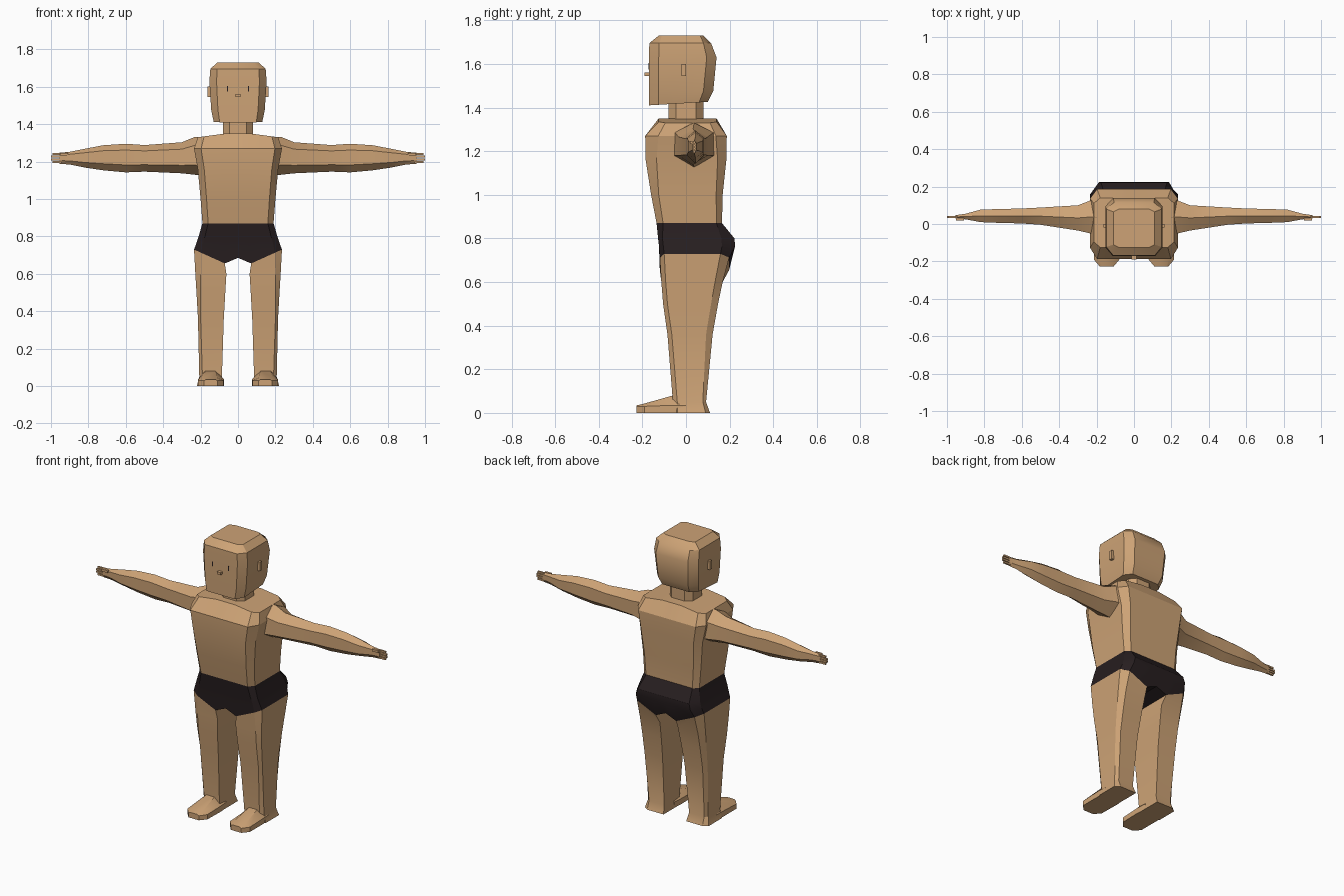
import bpy, bmesh, math

if "Cube" in bpy.data.objects:
    bpy.data.objects.remove(bpy.data.objects["Cube"])


def material(name, rgb):
    m = bpy.data.materials.new(name)
    m.diffuse_color = (*rgb, 1)
    m.use_nodes = True
    m.node_tree.nodes["Principled BSDF"].inputs["Base Color"].default_value = m.diffuse_color
    return m


SKIN = material("warm skin", (0.61, 0.365, 0.18))
DARK = material("dark cloth", (0.02, 0.013, 0.014))


def finish(name, bm, mat, smooth=True):
    bmesh.ops.recalc_face_normals(bm, faces=bm.faces)
    me = bpy.data.meshes.new(name)
    bm.to_mesh(me)
    bm.free()
    ob = bpy.data.objects.new(name, me)
    bpy.context.collection.objects.link(ob)
    me.materials.append(mat)
    if smooth:
        bpy.ops.object.select_all(action='DESELECT')
        ob.select_set(True)
        bpy.context.view_layer.objects.active = ob
        bpy.ops.object.shade_smooth_by_angle(angle=math.radians(28))
    return ob


def loft(name, rings, mat, caps=(), start=True, end=True):
    """Skin a list of equal-length rings; caps lists index tuples for end faces."""
    bm = bmesh.new()
    vs = [[bm.verts.new(p) for p in r] for r in rings]
    n = len(rings[0])
    for a, b in zip(vs, vs[1:]):
        for i in range(n):
            j = (i + 1) % n
            bm.faces.new((a[i], a[j], b[j], b[i]))
    for use, ring in ((start, vs[0]), (end, vs[-1])):
        if use:
            for f in caps or [range(n)]:
                bm.faces.new([ring[i] for i in f])
    return finish(name, bm, mat)


def box(name, x, y, z, mat):
    bm = bmesh.new()
    bmesh.ops.create_cube(bm, size=1)
    for v in bm.verts:
        v.co = [lo + (c + 0.5) * (hi - lo) for c, (lo, hi) in zip(v.co, (x, y, z))]
    return finish(name, bm, mat, False)


def body_ring(z, w, yf, yb, cf, cb, zfun=None):
    """Mirrored 14-point body section with cut corners."""
    half = [(0, yf), (.3 * w, yf), (.84 * w, yf), (w, yf + cf),
            (w, yb - cb), (.84 * w, yb), (.3 * w, yb), (0, yb)]
    pts = half + [(-x, y) for x, y in half[6:0:-1]]
    return [(x, y, zfun(abs(x)) if zfun else z) for x, y in pts]


STRIPS = [(0, 1, 6, 7), (1, 2, 5, 6), (2, 3, 4, 5),
          (0, 13, 8, 7), (13, 12, 9, 8), (12, 11, 10, 9)]


def hem(x):
    """Height of the lower edge of the shorts."""
    return 0.655 + (x - .07) * .45 if x > .06 else 0.685


def shoulder(x):
    return 1.35 - max(0, x - .07) * .14


# Torso and shorts meet at the waist
waist = body_ring(.87, .19, -.135, .165, .03, .025)
loft("torso", [
    waist,
    body_ring(1.00, .20, -.16, .168, .035, .03),
    body_ring(1.16, .215, -.185, .185, .05, .04),
    body_ring(1.27, .235, -.187, .187, .06, .05),
    body_ring(1.35, .215, -.125, .14, .03, .03, shoulder)],
    SKIN, STRIPS, start=False)
loft("shorts", [
    waist,
    body_ring(.80, .21, -.128, .222, .02, .06),
    body_ring(.765, .222, -.124, .225, .02, .06),
    body_ring(0, .235, -.12, .198, .02, .04, hem)],
    DARK, STRIPS, start=False)

# Neck
loft("neck", [[(x, y, z) for x, y in ((-.045, -.08), (.045, -.08), (.08, -.045), (.08, .045),
                                      (.045, .08), (-.045, .08), (-.08, .045), (-.08, -.045))]
              for z in (1.32, 1.45)], SKIN)


# Head: cut-corner sections, underside tilted slightly upward at the back
def head_ring(z, w, yf, yb, cf, cb, tilt=0):
    half = [(.75 * w, yf), (w, yf + cf), (w, yb - cb), (.72 * w, yb)]
    pts = half + [(-x, y) for x, y in half[::-1]]
    return [(x, y, z + tilt * (y - yf)) for x, y in pts]


loft("head", [
    head_ring(1.41, .13, -.17, .10, .045, .04, .06),
    head_ring(1.475, .143, -.17, .125, .045, .045),
    head_ring(1.63, .153, -.17, .14, .045, .045),
    head_ring(1.695, .148, -.168, .115, .045, .035),
    head_ring(1.73, .11, -.125, .08, .015, .015)], SKIN)
box("nose", (-.013, .013), (-.19, -.165), (1.545, 1.56), SKIN)

for side, s in (("left", 1), ("right", -1)):
    def span(a, b):
        return (min(s * a, s * b), max(s * a, s * b))

    # Ears and eyes
    box(side + "_ear", span(.14, .164), (-.02, .0), (1.545, 1.60), SKIN)
    box(side + "_eye", span(.053, .058), (-.172, -.168), (1.575, 1.605), DARK)

    # Arm: six-sided with ridges on top and underneath
    arm = []
    for x, top, bot, yf, yb in ((.15, 1.335, 1.12, -.07, .14), (.235, 1.33, 1.13, -.05, .125),
                                (.30, 1.303, 1.137, -.035, .10), (.50, 1.288, 1.146, -.004, .088),
                                (.60, 1.295, 1.142, .003, .083), (.72, 1.287, 1.153, .006, .08),
                                (.82, 1.268, 1.168, .01, .077), (.90, 1.252, 1.184, .025, .055),
                                (.955, 1.247, 1.188, .029, .047)):
        ym, h = (yf + yb) / 2, (top - bot) * .26
        zm = (top + bot) / 2 + .003
        arm.append([(s * x, y, z) for y, z in (
            (ym, top), (yb, zm + h), (yb, zm - h), (ym, bot), (yf, zm - h), (yf, zm + h))])
    loft(side + "_arm", arm, SKIN)

    # Fingers and thumb
    for i in range(4):
        z = 1.197 + i * .0145
        box(f"{side}_finger_{i + 1}", span(.945, 1.0 if i in (1, 2) else .992),
            (.033, .044), (z - .005, z + .005), SKIN)
    box(side + "_thumb", span(.91, .953), (.018, .032), (1.232, 1.246), SKIN)

    # Leg: six-sided, with the top following the hem
    leg = []
    for z, xi, xc, xo, yf, yb, cf, cb in ((None, .0705, .197, .235, -.12, .198, .02, .04),
                                          (.60, .062, .200, .228, -.113, .168, .02, .035),
                                          (.50, .068, .200, .222, -.105, .147, .02, .032),
                                          (.36, .076, .200, .214, -.085, .122, .02, .03),
                                          (.05, .086, .190, .207, -.06, .092, .02, .015),
                                          (.0, .078, .19, .22, -.06, .11, .02, .02)):
        leg.append([(s * x, y, hem(x) if z is None else z) for x, y in (
            (xi, yf), (xc, yf), (xo, yf + cf), (xo, yb - cb), (xc, yb), (xi, yb))])
    loft(side + "_leg", leg, SKIN, start=False)

    # Foot: sections from toe to instep
    foot = []
    for y, x0, x1, m0, m1, zs, zt in ((-.228, .11, .182, .12, .172, .028, .034),
                                      (-.19, .078, .215, .11, .185, .03, .043),
                                      (-.06, .075, .215, .12, .175, .035, .08),
                                      (.0, .08, .212, .12, .175, .035, .08)):
        foot.append([(s * x, y, z) for x, z in (
            (x0, 0), (x1, 0), (x1, zs), (m1, zt), (m0, zt), (x0, zs))])
    loft(side + "_foot", foot, SKIN)
